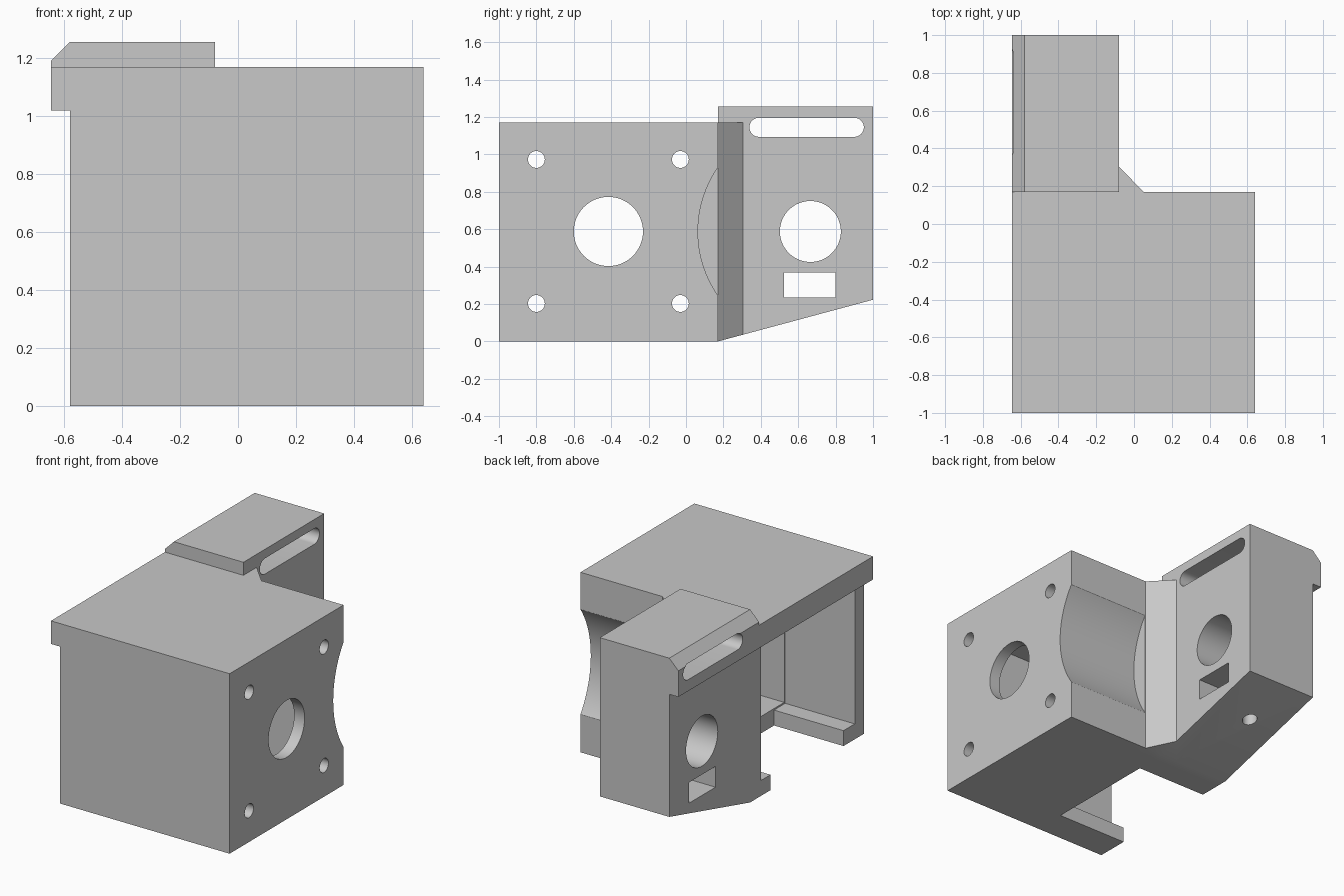
import bpy
import bmesh
import math
from mathutils import Matrix, Vector

if "Cube" in bpy.data.objects:
    bpy.data.objects.remove(bpy.data.objects["Cube"], do_unlink=True)

grey = bpy.data.materials.new("plain grey")
grey.use_nodes = True
colour = (0.58, 0.58, 0.58, 1)
grey.diffuse_color = colour
grey.node_tree.nodes["Principled BSDF"].inputs["Base Color"].default_value = colour


def add_object(name, bm):
    bmesh.ops.recalc_face_normals(bm, faces=bm.faces)
    mesh = bpy.data.meshes.new(name)
    bm.to_mesh(mesh)
    bm.free()
    mesh.materials.append(grey)
    obj = bpy.data.objects.new(name, mesh)
    bpy.context.collection.objects.link(obj)
    return obj


def prism(name, axis, profile, start, end):
    """Extrude a profile along an axis; its points use the other two axes in order."""
    bm = bmesh.new()
    points = []
    for p in profile:
        co = list(p)
        co.insert("xyz".index(axis), start)
        points.append(bm.verts.new(co))
    face = bm.faces.new(points)
    moved = bmesh.ops.extrude_face_region(bm, geom=[face])["geom"]
    shift = Vector([end - start if a == axis else 0 for a in "xyz"])
    bmesh.ops.translate(bm, verts=[v for v in moved if isinstance(v, bmesh.types.BMVert)], vec=shift)
    return add_object(name, bm)


def box(name, x, y, z):
    return prism(name, "z", [(x[0], y[0]), (x[1], y[0]), (x[1], y[1]), (x[0], y[1])], *z)


def circle(cy, cz, r, n=64):
    return [(cy + r * math.cos(math.tau * i / n), cz + r * math.sin(math.tau * i / n)) for i in range(n)]


def combine(target, tool, operation):
    mod = target.modifiers.new("combine", "BOOLEAN")
    mod.operation = operation
    mod.solver = "EXACT"
    mod.object = tool
    bpy.context.view_layer.update()
    graph = bpy.context.evaluated_depsgraph_get()
    result = bpy.data.meshes.new_from_object(target.evaluated_get(graph))
    target.modifiers.clear()
    target.data = result
    bpy.data.objects.remove(tool, do_unlink=True)


# Main housing, overhanging lip, rear block, raised cap and corner web
body = box("motor_bracket", (-0.58, 0.64), (-1, 0.17), (0, 1.17))
cap = [(-0.645, 1.02), (-0.645, 1.19), (-0.58, 1.255), (-0.08, 1.255), (-0.08, 1.02)]
solids = [
    box("lip", (-0.645, -0.5), (-1, 0.17), (1.02, 1.17)),
    box("rear_block", (-0.58, -0.08), (0.1, 1), (0, 1.17)),
    prism("cap", "y", cap, 0.17, 1),
    prism("web", "z", [(-0.2, 0.1), (0.05, 0.1), (0.05, 0.17), (-0.08, 0.305), (-0.2, 0.305)], 0, 1.17),
]
for solid in solids:
    combine(body, solid, "UNION")

# Motor pocket, open on the right side, with a notch in the floor
mid_y, mid_z, axle_y = -0.415, 0.588, 0.665
cuts = [
    box("pocket_outer", (-0.58, -0.08), (-0.905, 0.06), (0.1, 1.075)),
    box("pocket_inner", (-0.2, 0.565), (-0.895, 0.05), (0.11, 1.065)),
    box("floor_notch", (-0.7, -0.08), (mid_y - 0.375, mid_y + 0.375), (-0.1, 0.3)),
    box("pocket_mouth", (-0.62, -0.5), (-0.905, 0.06), (0.1, 1.02)),
]

# Motor shaft opening and four screw holes
cuts.append(prism("shaft_hole", "x", circle(mid_y, mid_z, 0.185), 0.5, 0.7))
for sy in (-1, 1):
    for sz in (-1, 1):
        hole = circle(mid_y + sy * 0.385, mid_z + sz * 0.385, 0.045, 32)
        cuts.append(prism("screw_hole", "x", hole, 0.5, 0.7))

# Round clearance, sloped underside, axle hole, nut trap and set-screw hole
cuts += [
    prism("clearance", "x", circle(axle_y, mid_z, 0.601, 128), 0.055, 0.8),
    prism("slope", "x", [(0.17, 0), (1.1, 0.25), (1.1, -0.1), (0.17, -0.1)], -0.8, 0.2),
    prism("axle_hole", "x", circle(axle_y, mid_z, 0.163), -0.8, 0.2),
    box("nut_trap", (-0.8, 0.2), (0.525, 0.8), (0.235, 0.37)),
    prism("set_screw_hole", "z", circle(-0.36, axle_y, 0.045, 32), -0.1, mid_z),
]

# Long rounded slot near the top
slot = []
for i in range(34):
    a = -math.pi / 2 + math.pi * (i if i < 17 else i - 1) / 16
    centre = 0.9 if i < 17 else 0.39
    slot.append((centre + 0.051 * math.cos(a), 1.145 + 0.051 * math.sin(a)))
cuts.append(prism("slot", "x", slot, -0.8, 0.2))

for cut in cuts:
    combine(body, cut, "DIFFERENCE")

# Smooth the round walls and keep the edges sharp
bpy.ops.object.select_all(action="DESELECT")
body.select_set(True)
bpy.context.view_layer.objects.active = body
bpy.ops.object.shade_smooth_by_angle(angle=math.radians(30))
